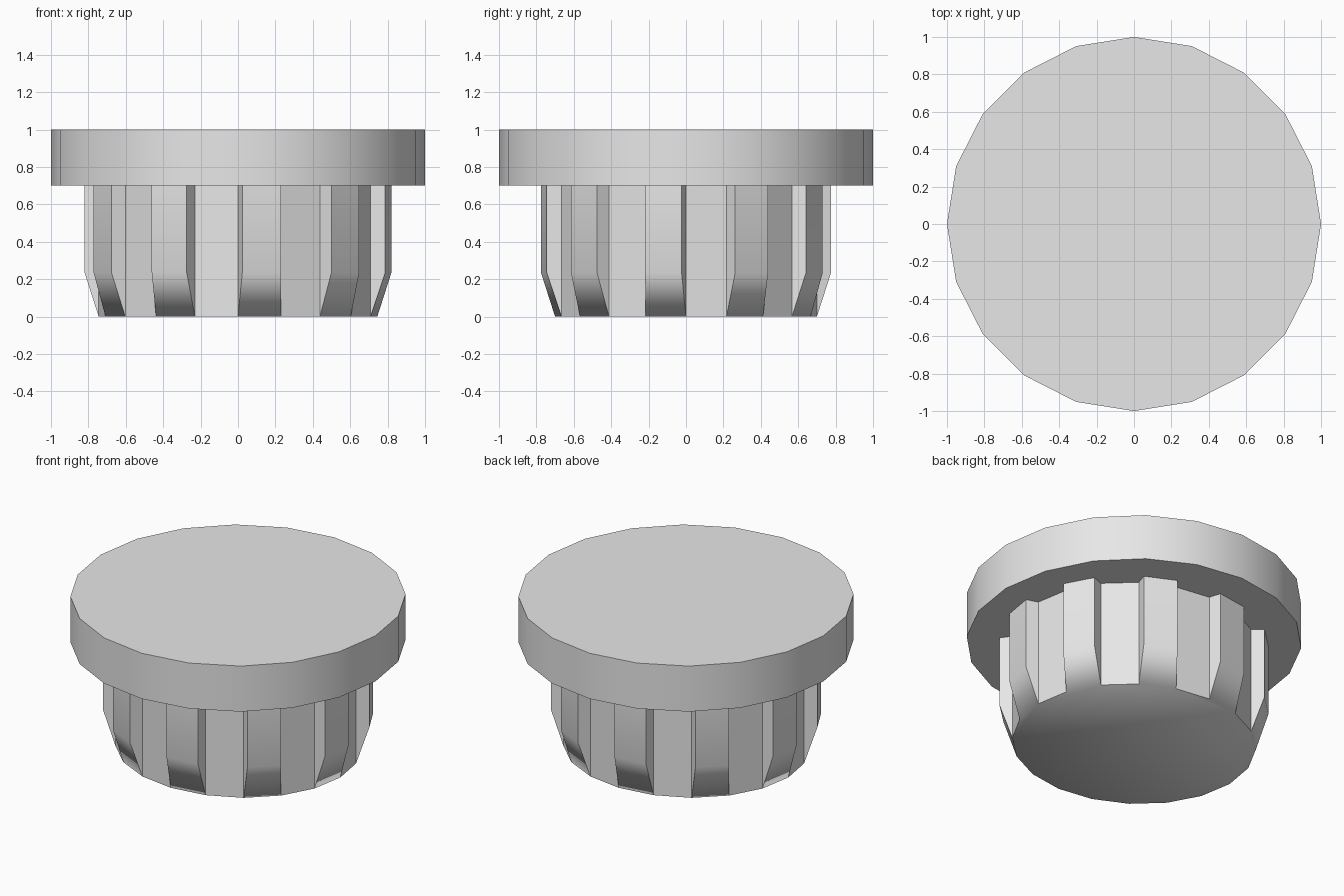
import bpy, bmesh, math
from mathutils import Vector

if "Cube" in bpy.data.objects:
    bpy.data.objects.remove(bpy.data.objects["Cube"])

grey = bpy.data.materials.new("light_grey")
grey.diffuse_color = (0.8, 0.8, 0.8, 1)
grey.use_nodes = True
grey.node_tree.nodes["Principled BSDF"].inputs["Base Color"].default_value = grey.diffuse_color


def finish(bm, name, is_smooth_edge):
    """Turn a bmesh into an object, smooth only across the chosen edges."""
    bmesh.ops.recalc_face_normals(bm, faces=bm.faces[:])
    for f in bm.faces:
        f.smooth = True
    for e in bm.edges:
        e.smooth = is_smooth_edge(e)
    me = bpy.data.meshes.new(name)
    bm.to_mesh(me)
    bm.free()
    me.materials.append(grey)
    ob = bpy.data.objects.new(name, me)
    bpy.context.collection.objects.link(ob)
    return ob


SIDES = 20
STEP = 2 * math.pi / SIDES

# Wide cap: 20-sided disc, smooth around its side
Z_CAP, Z_TOP = 0.70, 1.0
bm = bmesh.new()
low, high = [[bm.verts.new((math.sin(i * STEP), -math.cos(i * STEP), z))
              for i in range(SIDES)] for z in (Z_CAP, Z_TOP)]
bm.faces.new(low)
bm.faces.new(high)
for i in range(SIDES):
    j = (i + 1) % SIDES
    bm.faces.new((low[i], low[j], high[j], high[i]))
finish(bm, "cap", lambda e: abs(e.verts[0].co.z - e.verts[1].co.z) > 0.1)

# Stem: slightly oval 20-sided core, every other side raised into a rib
RX, RY = 0.745, 0.70
RIB_OUT, RIB_SCALE, RIB_Z = 0.078, 0.9, 0.235
bm = bmesh.new()
low, high = [[bm.verts.new((RX * math.sin(i * STEP), -RY * math.cos(i * STEP), z))
              for i in range(SIDES)] for z in (0.0, Z_CAP)]
bm.faces.new(low)
top_loop = []
slopes = set()
for i in range(SIDES):
    j = (i + 1) % SIDES
    a, b, c, d = low[i], low[j], high[j], high[i]
    top_loop.append(d)
    if i % 2:
        bm.faces.new((a, b, c, d))
        continue
    mid = (a.co + b.co) / 2
    along = b.co - a.co
    out = Vector((along.y, -along.x, 0)).normalized() * RIB_OUT
    half = along * RIB_SCALE / 2

    def rib_vert(side, z):
        p = mid + out + half * side
        return bm.verts.new((p.x, p.y, z))

    ra, rb = rib_vert(-1, RIB_Z), rib_vert(1, RIB_Z)
    rc, rd = rib_vert(1, Z_CAP), rib_vert(-1, Z_CAP)
    slopes.add(bm.faces.new((a, b, rb, ra)))   # tapered lead-in
    bm.faces.new((ra, rb, rc, rd))             # outer face
    bm.faces.new((a, ra, rd, d))               # side walls
    bm.faces.new((b, c, rc, rb))
    top_loop += [rd, rc]
bm.faces.new(top_loop)
# The lead-ins blend into the rib above and the bottom below
finish(bm, "ribbed_stem", lambda e: any(f in slopes for f in e.link_faces)
       and abs(e.verts[0].co.z - e.verts[1].co.z) < 0.01)
